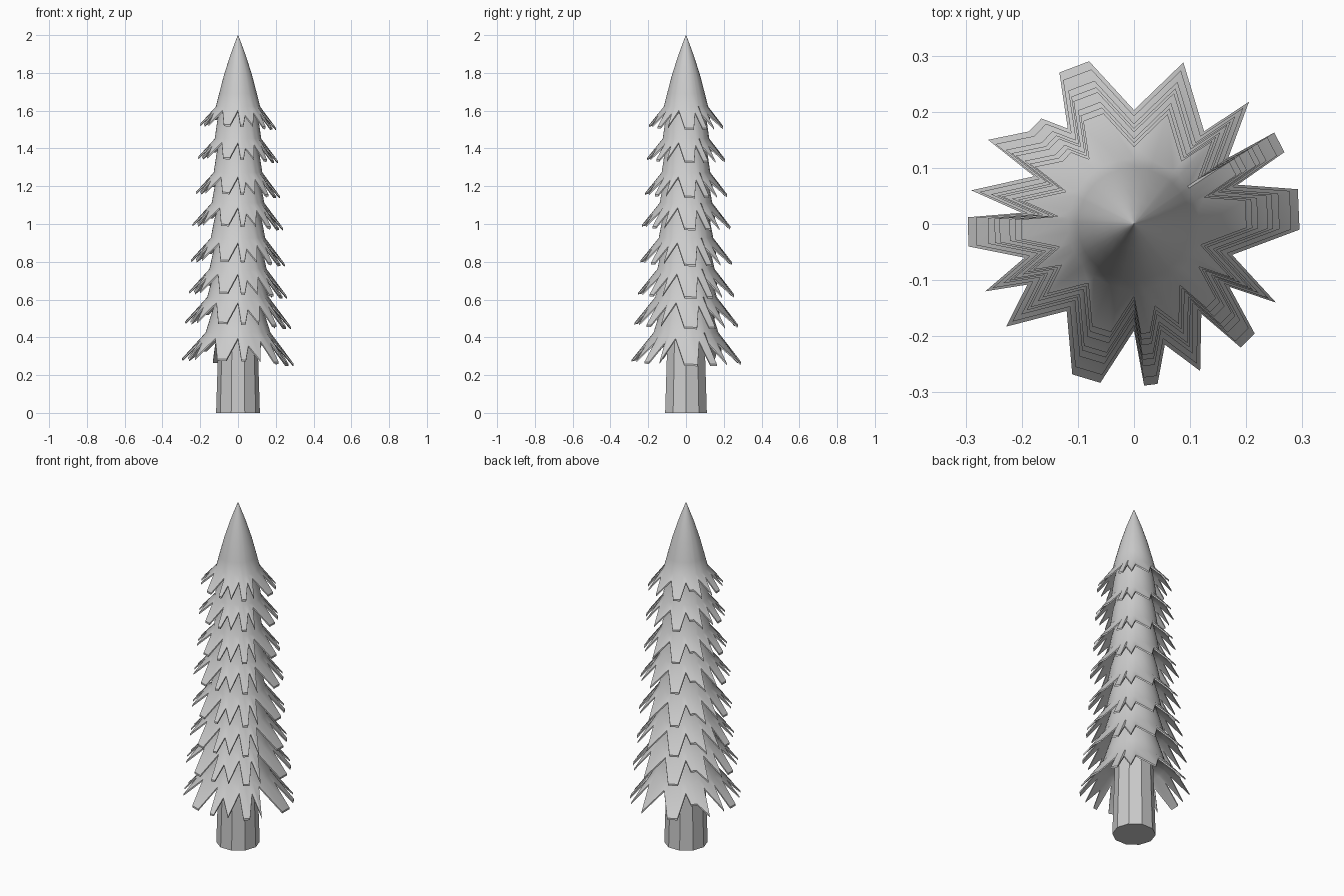
import bpy, bmesh
from math import atan2, cos, sin, hypot

if "Cube" in bpy.data.objects:
    bpy.data.objects.remove(bpy.data.objects["Cube"])

# Jagged outline of the widest tier, seen from above (x, y), counterclockwise
OUTLINE = [(.295, -.01), (.292, .062), (.185, .07), (.268, .128), (.25, .163),
           (.168, .118), (.205, .218), (.125, .165), (.088, .288), (0, .203),
           (-.08, .29), (-.133, .27), (-.118, .17), (-.165, .188), (-.187, .165),
           (-.26, .15), (-.178, .085), (-.29, .06), (-.2, .02),
           (-.296, .012), (-.295, -.04), (-.195, -.06), (-.265, -.12),
           (-.19, -.108), (-.228, -.183), (-.12, -.155), (-.11, -.268),
           (-.06, -.283), (0, -.19), (.018, -.288), (.042, -.285),
           (.055, -.215), (.118, -.262), (.12, -.16), (.19, -.22),
           (.215, -.195), (.17, -.112), (.253, -.14), (.175, -.055)]
ANGLES = [atan2(y, x) for x, y in OUTLINE]
TIP_Z = [.275, .47, .63, .80, .99, 1.16, 1.345, 1.52]
SCALE = [1, .95, .88, .84, .81, .75, .715, .68]
THICK = .01


def finish(bm, name, smooth):
    bmesh.ops.recalc_face_normals(bm, faces=bm.faces)
    me = bpy.data.meshes.new(name)
    bm.to_mesh(me)
    bm.free()
    ob = bpy.data.objects.new(name, me)
    bpy.context.collection.objects.link(ob)
    if smooth:
        bpy.ops.object.select_all(action='DESELECT')
        ob.select_set(True)
        bpy.context.view_layer.objects.active = ob
        bpy.ops.object.shade_smooth_by_angle(angle=.6)
    return ob


def loft(rings, name):
    bm = bmesh.new()
    loops = [[bm.verts.new(p) for p in r] for r in rings]
    for a, b in zip(loops, loops[1:]):
        n = len(a)
        for i in range(n):
            j = (i + 1) % n
            bm.faces.new((a[i], a[j], b[j], b[i]))
    bm.faces.new(loops[0])
    bm.faces.new(loops[-1])
    return finish(bm, name, True)


def circle(r, z):
    return [(r * cos(a), r * sin(a), z) for a in ANGLES]


def fringe(s, tip, drop):
    # needle tips slope down with distance from the axis
    return [(x * s, y * s, tip + (.295 - hypot(x, y)) * 1.15 * s - .05 * x * s - drop)
            for x, y in OUTLINE]


# Foliage tiers: body, flared jagged fringe, thin lip, recessed underside
for k, (tip, s) in enumerate(zip(TIP_Z, SCALE)):
    if k == len(TIP_Z) - 1:
        top = [circle(r, z) for r, z in
               ((.001, 2), (.02, 1.95), (.042, 1.89), (.074, 1.79), (.1, 1.69))]
    else:
        top = [circle(.118 * s, tip + .32), circle(.15 * s, tip + .22)]
    rings = top + [circle(.172 * s, tip + .15 * s),
                   fringe(s, tip, 0), fringe(s, tip, THICK),
                   circle(.165 * s, tip + .14 * s), circle(.11 * s, tip + .17 * s)]
    loft(rings, f"foliage_tier_{k + 1}")

# Ten-sided trunk
bm = bmesh.new()
bmesh.ops.create_cone(bm, cap_ends=True, segments=10, radius1=.116, radius2=.1, depth=.5)
v = max(bm.verts, key=lambda p: p.co.x)
turn = -atan2(v.co.y, v.co.x)
for p in bm.verts:
    x, y = p.co.x, p.co.y
    p.co = (x * cos(turn) - y * sin(turn), x * sin(turn) + y * cos(turn), p.co.z + .25)
finish(bm, "trunk", False)
